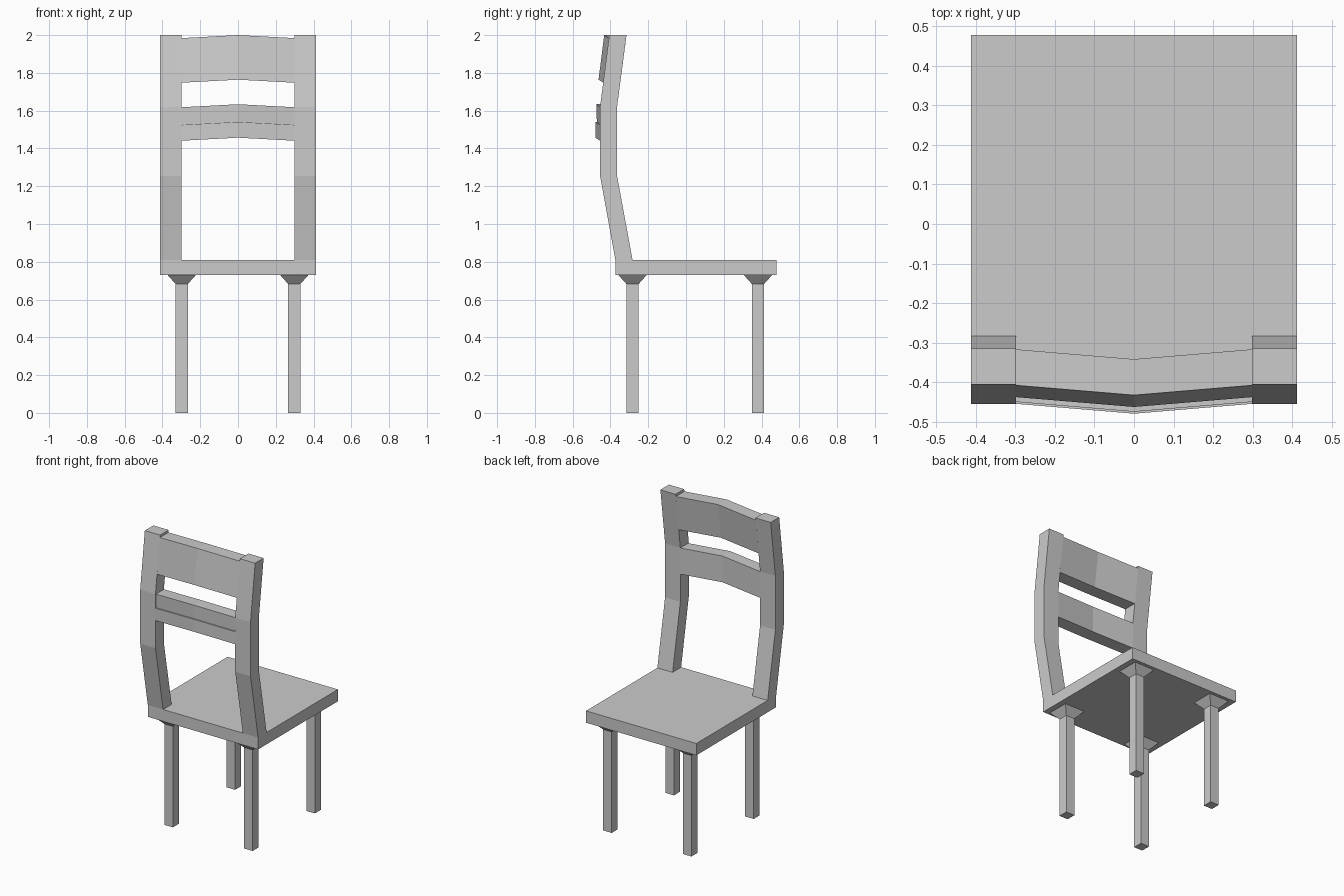
import bpy, bmesh

if "Cube" in bpy.data.objects:
    bpy.data.objects.remove(bpy.data.objects["Cube"])


def loft(name, sections):
    """Closed solid through matching 3D outlines."""
    bm = bmesh.new()
    rings = [[bm.verts.new(p) for p in s] for s in sections]
    n = len(rings[0])
    for a, b in zip(rings, rings[1:]):
        for i in range(n):
            j = (i + 1) % n
            bm.faces.new((a[i], a[j], b[j], b[i]))
    bm.faces.new(rings[0])
    bm.faces.new(rings[-1])
    bmesh.ops.recalc_face_normals(bm, faces=bm.faces)
    me = bpy.data.meshes.new(name)
    bm.to_mesh(me)
    bm.free()
    ob = bpy.data.objects.new(name, me)
    bpy.context.collection.objects.link(ob)
    return ob


def rect(cx, cy, hx, hy, z):
    return [(cx - hx, cy - hy, z), (cx + hx, cy - hy, z),
            (cx + hx, cy + hy, z), (cx - hx, cy + hy, z)]


# Seat board
loft("seat", [rect(0, 0.052, 0.412, 0.426, z) for z in (0.73, 0.81)])

# Legs with a flared block under the seat
for side, x in (("left", -0.298), ("right", 0.298)):
    for row, y in (("front", -0.283), ("rear", 0.381)):
        loft(f"{row}_{side}_leg", [rect(x, y, 0.032, 0.032, 0),
                                   rect(x, y, 0.032, 0.032, 0.682)])
        loft(f"{row}_{side}_leg_flare", [rect(x, y, 0.032, 0.032, 0.682),
                                         rect(x, y, 0.075, 0.075, 0.73)])

# Bent back posts
bends = [(-0.374, -0.283, 0.81), (-0.455, -0.365, 1.255),
         (-0.455, -0.365, 1.62), (-0.406, -0.315, 2.0)]
outline = [(o, z) for o, i, z in bends] + [(i, z) for o, i, z in reversed(bends)]
for side, s in (("left", -1), ("right", 1)):
    loft(f"{side}_back_post",
         [[(s * x, y, z) for y, z in outline] for x in (0.298, 0.412)])


# Back slats, bowed outward and upward at the middle
def slat(name, profile):
    loft(name, [[(x, y - dy, z + dz) for y, z in profile]
                for x, dy, dz in ((-0.3, 0, 0), (0, 0.025, 0.016), (0.3, 0, 0))])


slat("top_slat", [(-0.438, 1.748), (-0.348, 1.748),
                  (-0.317, 1.984), (-0.408, 1.984)])
slat("middle_slat_upper", [(-0.447, 1.525), (-0.365, 1.525),
                           (-0.365, 1.618), (-0.45, 1.618)])
slat("middle_slat_lower", [(-0.455, 1.441), (-0.365, 1.441),
                           (-0.365, 1.525), (-0.455, 1.525)])
